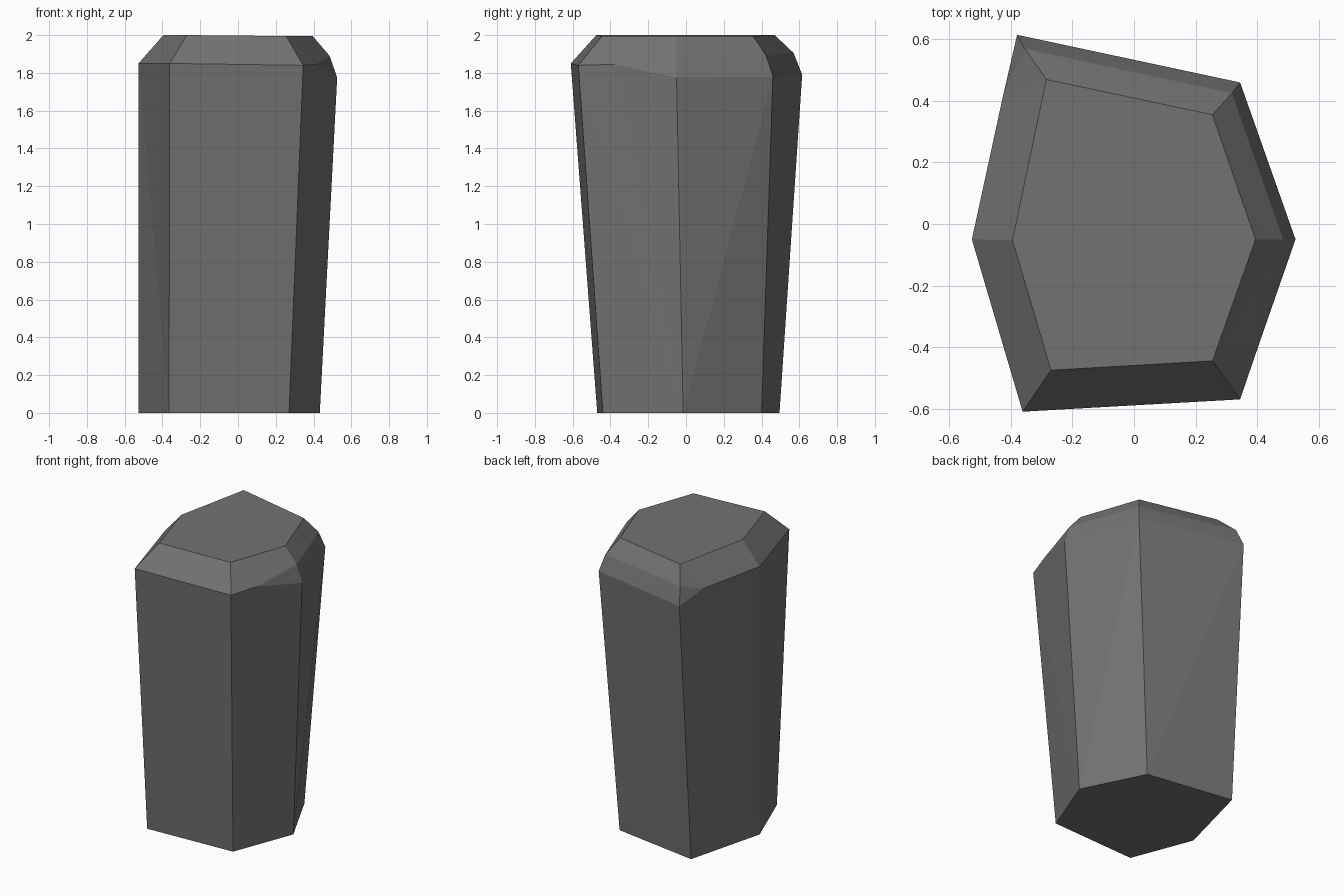
import bpy
import bmesh

cube = bpy.data.objects.get("Cube")
if cube:
    bpy.data.objects.remove(cube, do_unlink=True)

# Stone material
stone = bpy.data.materials.new("dark grey stone")
stone.use_nodes = True
grey = (0.17, 0.17, 0.17, 1)
stone.diffuse_color = grey
stone.node_tree.nodes["Principled BSDF"].inputs["Base Color"].default_value = grey

bm = bmesh.new()


def ring(points):
    return [bm.verts.new(p) for p in points]


def fan(*verts):
    """Fill a slightly warped face with triangles spreading from its first corner."""
    for a, b in zip(verts[1:], verts[2:]):
        bm.faces.new((verts[0], a, b))


# Corner order: back left, left, front left, front right, right, back right
foot = ring([(-.385, .495, 0), (-.527, -.05, 0), (-.365, -.47, 0),
             (.27, -.44, 0), (.433, -.015, 0), (.227, .40, 0)])
rim = ring([(-.38, .615, 1.79), (-.527, -.05, 1.85), (-.362, -.61, 1.85),
            (.345, -.57, 1.84), (.525, -.05, 1.775), (.345, .46, 1.78)])
crown = ring([(-.285, .47, 2), (-.395, -.053, 2), (-.27, -.475, 2),
              (.255, -.445, 1.995), (.395, -.05, 1.995), (.255, .355, 1.995)])

# Extra chamfer corners on the back and right, ending on the rim
mid_back, mid_right, mid_corner = ring(
    [(-.355, .57, 1.905), (.485, -.05, 1.89), (.318, .425, 1.89)])
end_left, end_right = ring([(-.425, .42, 1.85), (.41, -.38, 1.845)])

# Top and bottom
bm.faces.new(crown)
bm.faces.new(foot[::-1])

# Sides
fan(foot[1], rim[1], end_left, rim[0], foot[0])
fan(foot[2], rim[2], rim[1], foot[1])
fan(foot[3], rim[3], rim[2], foot[2])
fan(foot[4], rim[4], end_right, rim[3], foot[3])
fan(foot[4], foot[5], rim[5], rim[4])
fan(foot[5], foot[0], rim[0], rim[5])

# Lower chamfers
fan(rim[5], rim[0], mid_back, mid_corner)
fan(rim[4], rim[5], mid_corner, mid_right)
fan(rim[0], end_left, mid_back)
fan(rim[4], mid_right, end_right)

# Upper chamfers
fan(crown[0], mid_back, end_left, rim[1], crown[1])
fan(crown[1], rim[1], rim[2], crown[2])
fan(crown[2], rim[2], rim[3], crown[3])
fan(crown[3], rim[3], end_right, mid_right, crown[4])
fan(crown[4], mid_right, mid_corner, crown[5])
fan(crown[5], mid_corner, mid_back, crown[0])

bmesh.ops.recalc_face_normals(bm, faces=bm.faces[:])
mesh = bpy.data.meshes.new("stone_pillar")
bm.to_mesh(mesh)
bm.free()
mesh.materials.append(stone)
pillar = bpy.data.objects.new("stone_pillar", mesh)
bpy.context.collection.objects.link(pillar)
